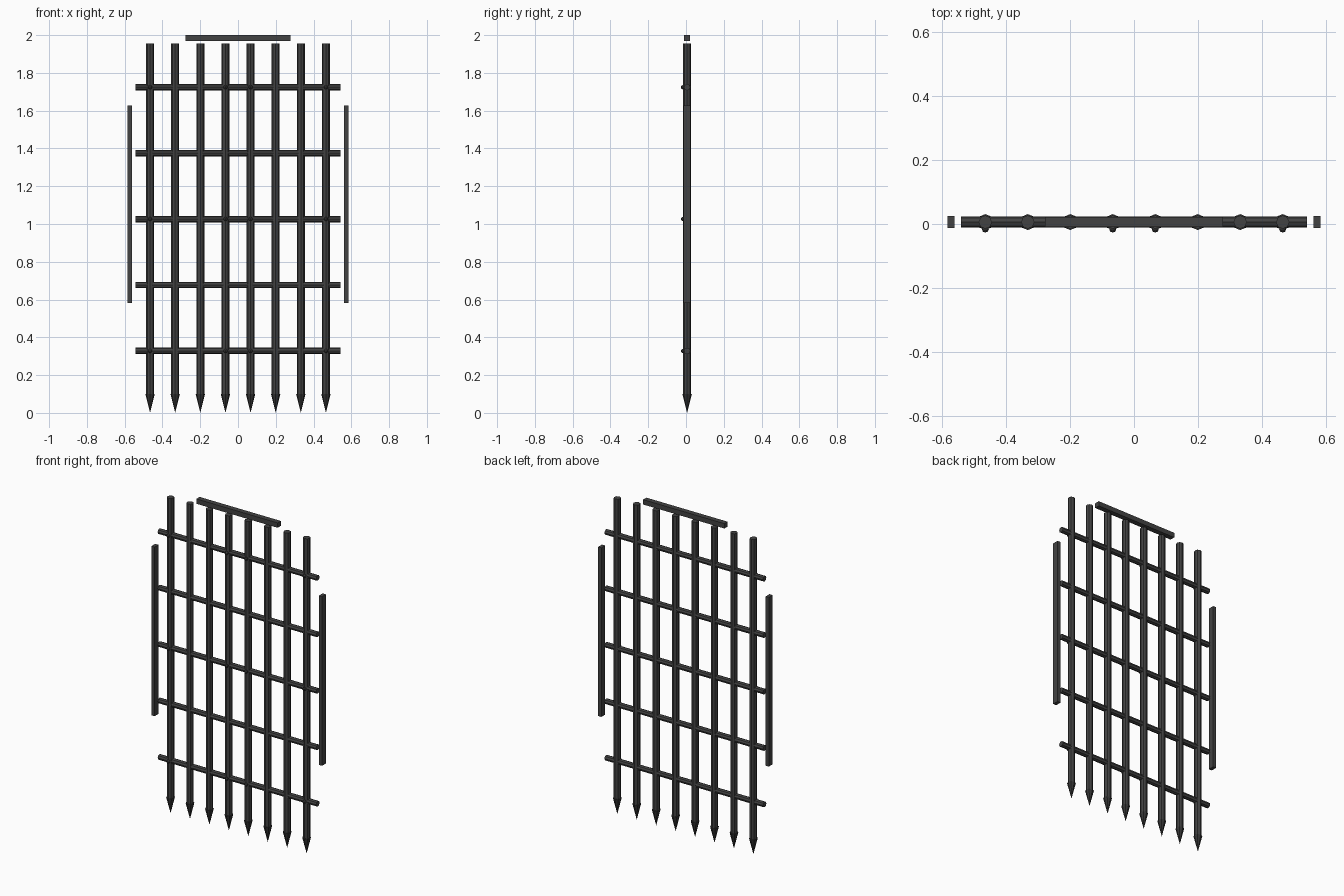
import bpy, math

cube = bpy.data.objects.get("Cube")
if cube:
    bpy.data.objects.remove(cube, do_unlink=True)

Y = 0.006  # middle plane of the gate


def make_material(name, rgb):
    mat = bpy.data.materials.new(name)
    mat.use_nodes = True
    mat.diffuse_color = (*rgb, 1)
    bsdf = next(n for n in mat.node_tree.nodes if n.type == 'BSDF_PRINCIPLED')
    bsdf.inputs["Base Color"].default_value = (*rgb, 1)
    return mat


iron = make_material("dark iron", (0.055, 0.055, 0.055))
forged = make_material("blackened iron", (0.035, 0.035, 0.035))


def finish(name, mat):
    obj = bpy.context.object
    obj.name = name
    obj.data.materials.append(mat)
    return obj


def rod(name, radius, length, loc, rot=(0, 0, 0)):
    bpy.ops.mesh.primitive_cylinder_add(vertices=8, radius=radius, depth=length,
                                        location=loc, rotation=rot)
    return finish(name, iron)


def plate(name, size, loc):
    bpy.ops.mesh.primitive_cube_add(size=1, location=loc)
    obj = finish(name, iron)
    obj.scale = size
    return obj


bar_x = [(i - 3.5) * 0.133 for i in range(8)]
bar_z = [0.328 + i * 0.349 for i in range(5)]
spike_top, bar_top = 0.1, 1.955

# Upright bars with pointed feet
for i, x in enumerate(bar_x):
    rod(f"upright_bar_{i + 1}", 0.021, bar_top - spike_top,
        (x, Y, (bar_top + spike_top) / 2))
    bpy.ops.mesh.primitive_cone_add(vertices=8, radius1=0.025, depth=spike_top,
                                    location=(x, Y, spike_top / 2),
                                    rotation=(math.pi, 0, 0))
    finish(f"spike_{i + 1}", forged)

# Cross bars
for i, z in enumerate(bar_z):
    rod(f"cross_bar_{i + 1}", 0.017, 1.084, (0, Y, z), (0, math.pi / 2, 0))

# Rivets on alternate cross bars
for z in bar_z[::2]:
    for i in (0, 3, 4, 7):
        bpy.ops.mesh.primitive_uv_sphere_add(segments=8, ring_count=6, radius=0.011,
                                             location=(bar_x[i], -0.016, z))
        finish("rivet", forged)

# Guide rails at the sides and top
for side, x in (("left", 0.573), ("right", -0.573)):
    plate(f"{side}_guide_rail", (0.022, 0.038, 1.046), (x, Y, 1.104))
plate("top_guide_rail", (0.556, 0.032, 0.03), (0, Y, 1.985))
